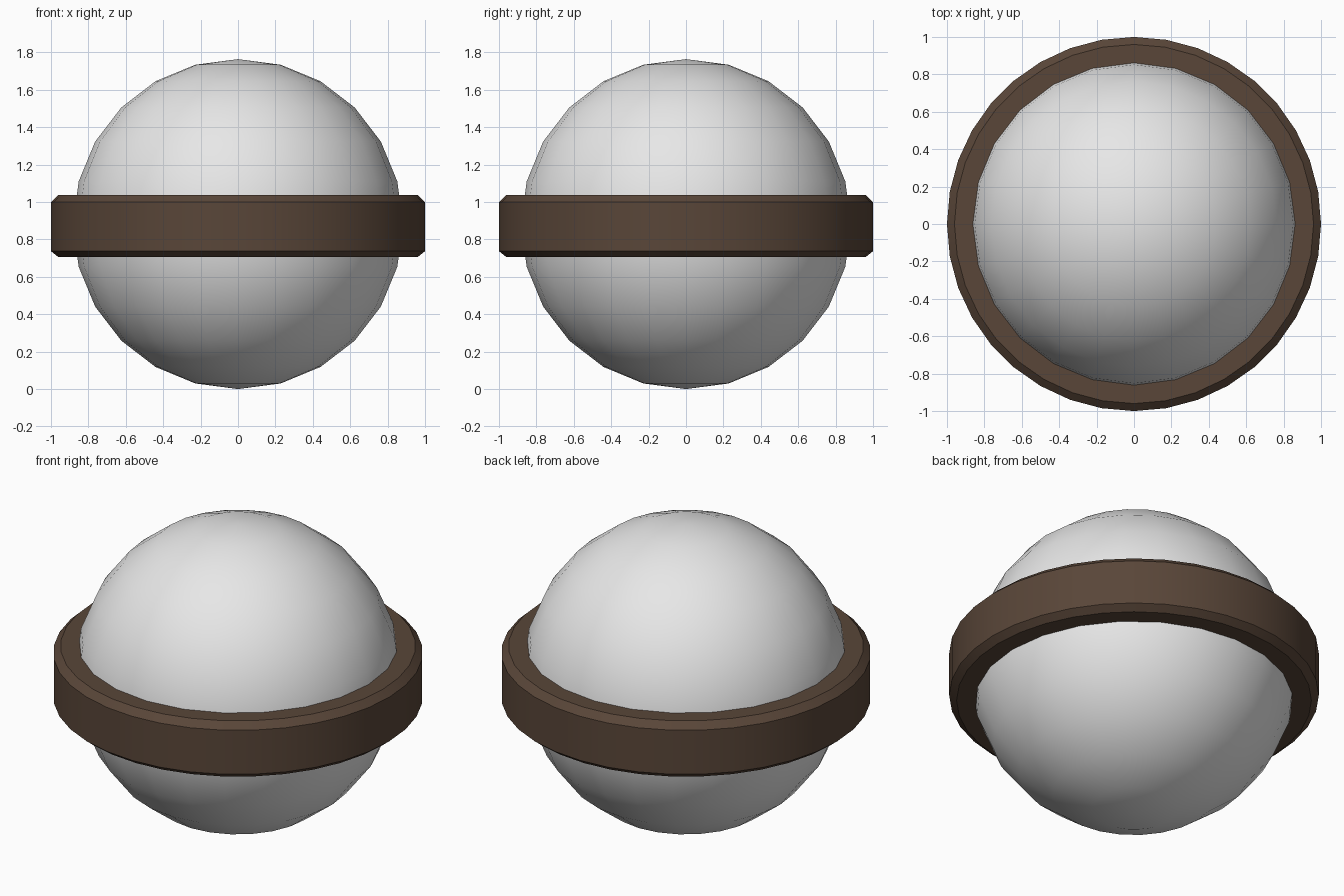
import bpy
import bmesh
import math
from mathutils import Matrix, Vector

if "Cube" in bpy.data.objects:
    bpy.data.objects.remove(bpy.data.objects["Cube"], do_unlink=True)


def make_material(name, rgb):
    mat = bpy.data.materials.new(name)
    mat.use_nodes = True
    color = (*rgb, 1)
    mat.diffuse_color = color
    mat.node_tree.nodes["Principled BSDF"].inputs["Base Color"].default_value = color
    return mat


def finish(name, bm, mat):
    bmesh.ops.recalc_face_normals(bm, faces=bm.faces)
    mesh = bpy.data.meshes.new(name)
    bm.to_mesh(mesh)
    bm.free()
    mesh.materials.append(mat)
    obj = bpy.data.objects.new(name, mesh)
    bpy.context.collection.objects.link(obj)
    bpy.ops.object.select_all(action="DESELECT")
    obj.select_set(True)
    bpy.context.view_layer.objects.active = obj
    bpy.ops.object.shade_smooth_by_angle(angle=math.radians(30))
    return obj


pale_grey = make_material("pale grey", (0.8, 0.8, 0.8))
dark_brown = make_material("dark brown", (0.1, 0.061, 0.04))

# Globe
RADIUS = 0.882
bm = bmesh.new()
bmesh.ops.create_uvsphere(bm, u_segments=24, v_segments=12, radius=RADIUS,
                          matrix=Matrix.Translation((0, 0, RADIUS)))
finish("globe", bm, pale_grey)

# Chamfered band around the middle, its inner wall hidden inside the globe
profile = [(0.84, 0.705), (0.96, 0.705), (1.0, 0.737),
           (1.0, 1.0), (0.96, 1.038), (0.84, 1.038)]
bm = bmesh.new()
verts = [bm.verts.new((0, r, z)) for r, z in profile]
edges = [bm.edges.new((v, verts[i - 1])) for i, v in enumerate(verts)]
bmesh.ops.spin(bm, geom=verts + edges, cent=Vector(), axis=Vector((0, 0, 1)),
               angle=math.tau, steps=36)
bmesh.ops.remove_doubles(bm, verts=bm.verts, dist=0.0001)
finish("equator_band", bm, dark_brown)
